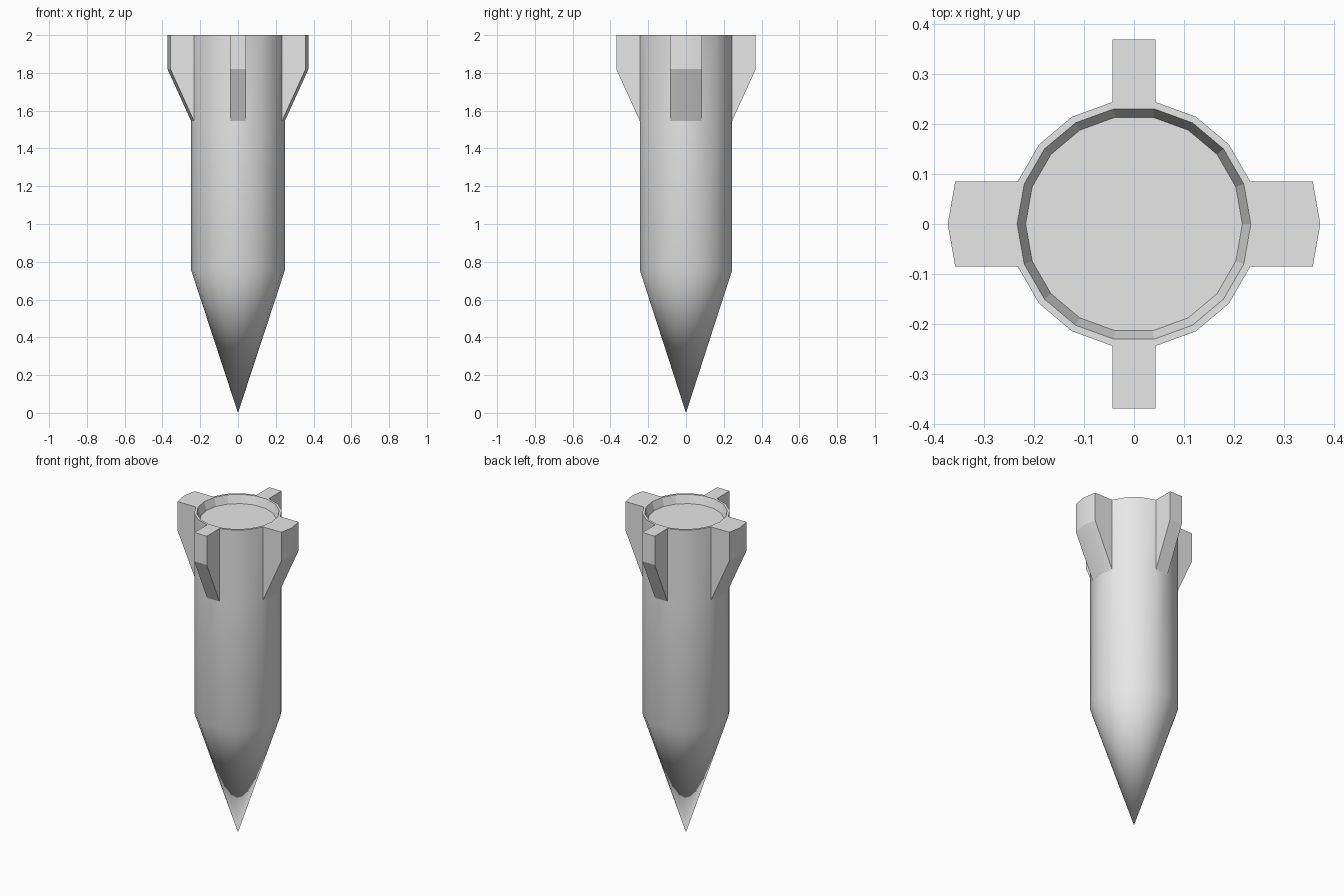
import bpy
import bmesh
import math
from mathutils import Vector

cube = bpy.data.objects.get("Cube")
if cube:
    bpy.data.objects.remove(cube, do_unlink=True)

SIDES = 18
RADIUS = 0.248
FIN_BASE, FIN_SHOULDER, TOP = 1.545, 1.82, 2.0
FIN_REACH = 0.125

# Single grey paint
grey = bpy.data.materials.new("light_grey")
grey.use_nodes = True
colour = (0.8, 0.8, 0.8, 1)
grey.diffuse_color = colour
grey.node_tree.nodes["Principled BSDF"].inputs["Base Color"].default_value = colour

bm = bmesh.new()


def ring(radius, z):
    step = math.tau / SIDES
    return [bm.verts.new((radius * math.cos(i * step), radius * math.sin(i * step), z))
            for i in range(SIDES)]


def bridge(low, high):
    return [bm.faces.new((low[i], low[(i + 1) % SIDES], high[(i + 1) % SIDES], high[i]))
            for i in range(SIDES)]


# Pointed nose and straight body
shoulder = ring(RADIUS, 0.755)
fin_ring = ring(RADIUS, FIN_BASE)
top_ring = ring(RADIUS, TOP)
tip = bm.verts.new((0, 0, 0))
for i in range(SIDES):
    bm.faces.new((tip, shoulder[(i + 1) % SIDES], shoulder[i]))
bridge(shoulder, fin_ring)
tail = bridge(fin_ring, top_ring)

# Rim and shallow tail recess
lip = ring(0.234, TOP)
floor = ring(0.217, 1.95)
bridge(top_ring, lip)
recess = bridge(lip, floor)
recess.append(bm.faces.new(floor))

# Four fins pulled out of the body sides: double width on x, single on y
for axis in (Vector((1, 0, 0)), Vector((-1, 0, 0)), Vector((0, 1, 0)), Vector((0, -1, 0))):
    faces = [f for f in tail
             if f.is_valid and f.calc_center_median().xy.normalized().dot(axis.xy) > 0.98]
    out = bmesh.ops.extrude_face_region(bm, geom=faces)
    for v in (g for g in out["geom"] if isinstance(g, bmesh.types.BMVert)):
        v.co += axis * FIN_REACH
        if v.co.z < FIN_SHOULDER:
            v.co.z = FIN_SHOULDER
    bmesh.ops.delete(bm, geom=[f for f in faces if f.is_valid], context="FACES")
    tail = [f for f in tail if f.is_valid]

bmesh.ops.recalc_face_normals(bm, faces=bm.faces[:])
bm.faces.index_update()
flat_faces = [f.index for f in recess]

mesh = bpy.data.meshes.new("finned_body")
bm.to_mesh(mesh)
bm.free()
mesh.materials.append(grey)
body = bpy.data.objects.new("finned_body", mesh)
bpy.context.collection.objects.link(body)

# Smooth round skin, crisp fins and faceted recess
bpy.ops.object.select_all(action="DESELECT")
body.select_set(True)
bpy.context.view_layer.objects.active = body
bpy.ops.object.shade_smooth_by_angle(angle=math.radians(22))
for i in flat_faces:
    mesh.polygons[i].use_smooth = False
